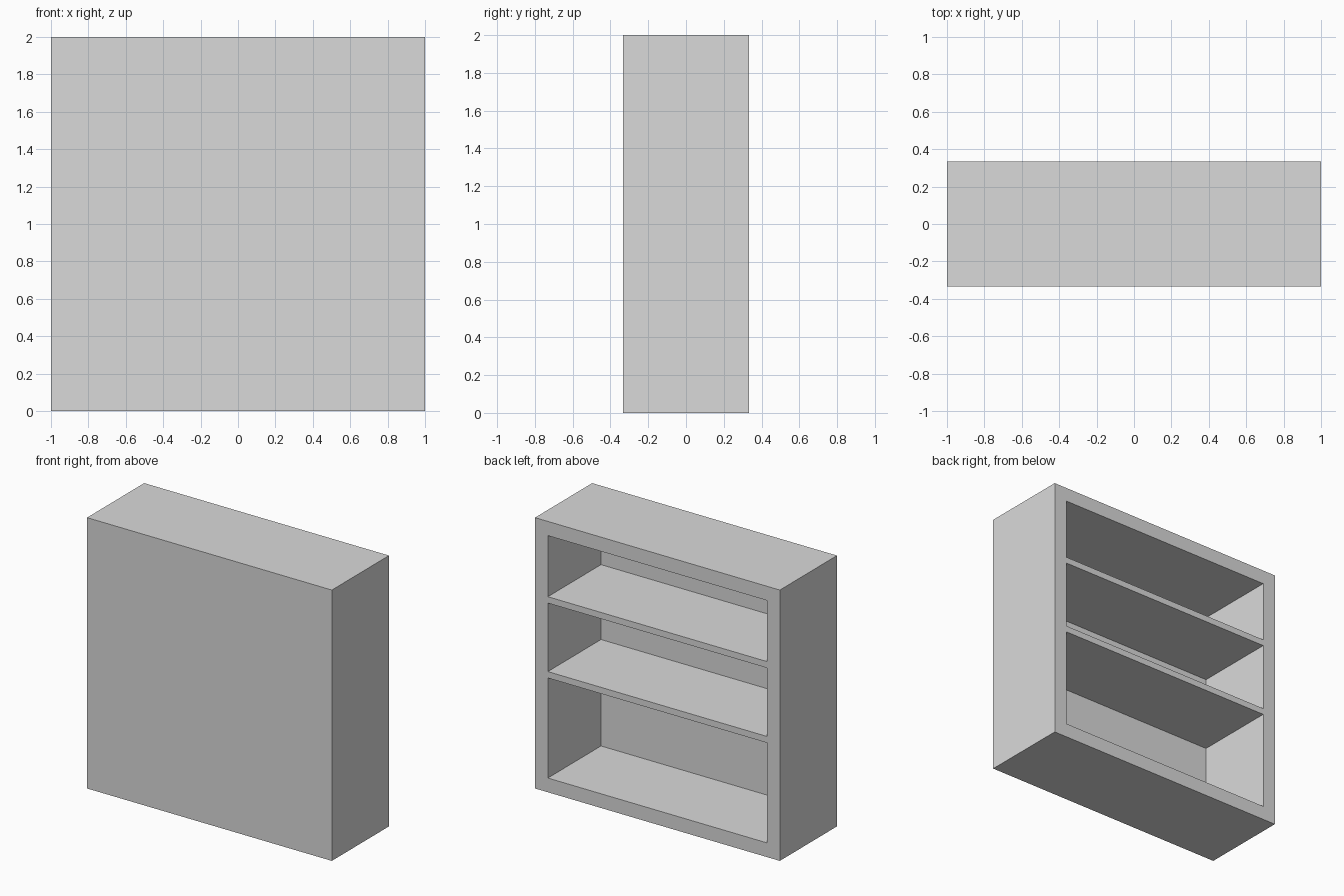
import bpy
import bmesh

cube = bpy.data.objects.get("Cube")
if cube:
    bpy.data.objects.remove(cube, do_unlink=True)

WIDTH, DEPTH, HEIGHT = 2.0, 0.667, 2.0
FRAME = 0.105                      # thickness of sides, top and base
BOARD = 0.047                      # thickness of shelves and closed panel
SHELF_BOTTOMS = (0.844, 1.397)

grey = bpy.data.materials.new("light_grey")
grey.use_nodes = True
grey.diffuse_color = (0.7, 0.7, 0.7, 1)
grey.node_tree.nodes["Principled BSDF"].inputs["Base Color"].default_value = grey.diffuse_color


def opening_faces(bm):
    """Faces on the open side that lie inside the frame."""
    return [f for f in bm.faces
            if all(v.co.y > DEPTH / 2 - 0.01 and abs(v.co.x) < WIDTH / 2 - FRAME / 2
                   for v in f.verts)]


# Solid block for the case
bm = bmesh.new()
bmesh.ops.create_cube(bm, size=1)
bmesh.ops.scale(bm, vec=(WIDTH, DEPTH, HEIGHT), verts=bm.verts)
bmesh.ops.translate(bm, vec=(0, 0, HEIGHT / 2), verts=bm.verts)
bm.normal_update()

# Frame around the open side, set in evenly
back = max(bm.faces, key=lambda f: f.calc_center_median().y)
bmesh.ops.inset_region(bm, faces=[back], thickness=FRAME,
                       use_boundary=True, use_even_offset=True)

# Score the opening along the bottom and top edge of each shelf
for bottom in SHELF_BOTTOMS:
    for z in (bottom, bottom + BOARD):
        inner = opening_faces(bm)
        edges = {e for f in inner for e in f.edges}
        verts = {v for f in inner for v in f.verts}
        bmesh.ops.bisect_plane(bm, geom=inner + list(edges) + list(verts),
                               plane_co=(0, 0, z), plane_no=(0, 0, 1))

# Push the bays between the shelves into the block
bays = [f for f in opening_faces(bm)
        if max(v.co.z for v in f.verts) - min(v.co.z for v in f.verts) > 2 * BOARD]
for bay in bays:
    pushed = bmesh.ops.extrude_discrete_faces(bm, faces=[bay])["faces"]
    bmesh.ops.translate(bm, vec=(0, BOARD - DEPTH, 0), verts=pushed[0].verts)

bmesh.ops.recalc_face_normals(bm, faces=bm.faces)
mesh = bpy.data.meshes.new("bookcase")
bm.to_mesh(mesh)
bm.free()
mesh.materials.append(grey)
bookcase = bpy.data.objects.new("bookcase", mesh)
bpy.context.collection.objects.link(bookcase)
